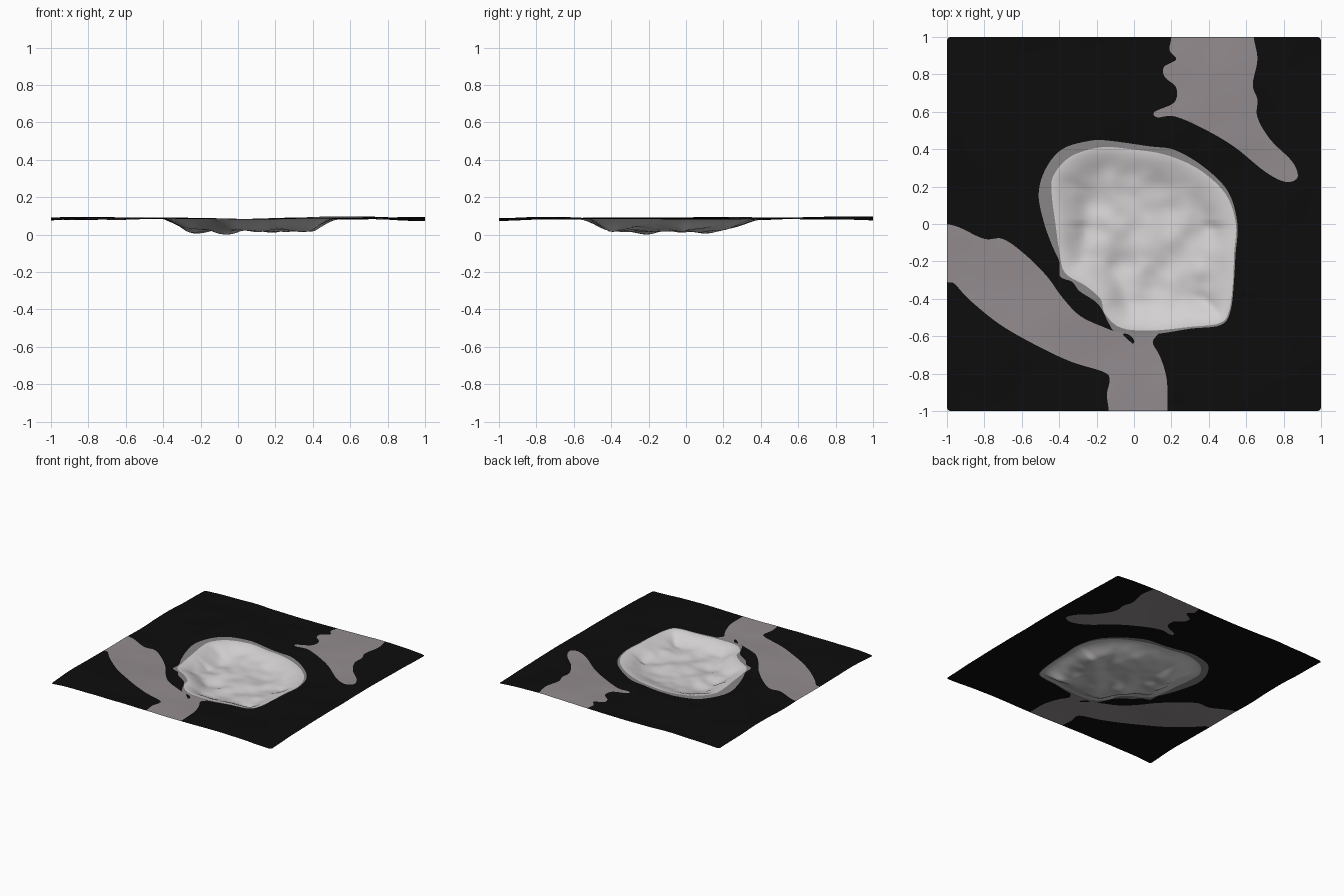
import bpy, math
from mathutils import Vector, noise
from mathutils.geometry import delaunay_2d_cdt, intersect_point_line

if "Cube" in bpy.data.objects:
    bpy.data.objects.remove(bpy.data.objects["Cube"])

# Outlines on the ground plan (x, y)
BASIN = [(-.44, .16), (-.43, .26), (-.34, .36), (-.18, .41), (-.02, .40), (.17, .37), (.35, .29),
         (.49, .16), (.545, 0), (.535, -.16), (.53, -.3), (.51, -.46), (.46, -.53), (.30, -.55),
         (.09, -.57), (-.07, -.555), (-.155, -.48), (-.18, -.40), (-.26, -.33), (-.37, -.26),
         (-.40, -.14), (-.42, 0)]
RIM = [(-.51, .16), (-.475, .29), (-.385, .40), (-.235, .445), (-.13, .445), (.085, .415),
       (.22, .395), (.38, .30), (.505, .17), (.553, 0), (.543, -.16), (.535, -.3), (.517, -.46),
       (.465, -.54), (.30, -.56), (.09, -.59), (-.09, -.575), (-.13, -.54), (-.19, -.43),
       (-.29, -.36), (-.33, -.31), (-.395, -.28), (-.40, -.2), (-.44, -.11), (-.485, .02)]
PATH_SW = [(-1.1, .02), (-1, 0), (-.93, -.02), (-.8, -.08), (-.7, -.08), (-.58, -.165),
           (-.465, -.28), (-.385, -.39), (-.29, -.49), (-.165, -.55), (-.085, -.575), (.04, -.57),
           (.14, -.57), (.10, -.63), (.14, -.71), (.175, -.83), (.18, -1), (.18, -1.1),
           (-.135, -1.1), (-.135, -1), (-.145, -.91), (-.13, -.83), (-.165, -.79), (-.34, -.735),
           (-.53, -.645), (-.72, -.535), (-.88, -.405), (-.96, -.32), (-1, -.31), (-1.1, -.27)]
PATH_NE = [(.2, 1.1), (.2, 1), (.19, .93), (.225, .88), (.16, .84), (.165, .785), (.225, .73),
           (.215, .65), (.11, .60), (.125, .57), (.22, .575), (.38, .505), (.54, .41), (.70, .28),
           (.81, .225), (.875, .25), (.845, .335), (.73, .45), (.66, .57), (.66, .665),
           (.635, .745), (.66, .88), (.64, 1), (.64, 1.1)]
SPOT = [(-.06, -.59), (-.03, -.59), (0, -.62), (-.005, -.64), (-.03, -.62)]


def spline(pts, n=5):
    """Closed smooth curve through the points, counter-clockwise."""
    p = [Vector(q) for q in pts]
    out = []
    for i in range(len(p)):
        a, b, c, d = (p[(i + k) % len(p)] for k in (-1, 0, 1, 2))
        for j in range(n):
            t = j / n
            out.append(.5 * (2 * b + (c - a) * t + (2 * a - 5 * b + 4 * c - d) * t * t
                             + (3 * b - a - 3 * c + d) * t ** 3))
    area = sum(u.cross(v) for u, v in zip(out, out[1:] + out[:1]))
    return out if area > 0 else out[::-1]


def border(n=40, r=.02):
    """Square tile edge with slightly rounded corners."""
    out = []
    for k in range(4):
        a0 = k * math.pi / 2
        cx, cy = [(1, 1), (-1, 1), (-1, -1), (1, -1)][k]
        c = Vector((cx, cy)) * (1 - r)
        out += [c + r * Vector((math.cos(a0 + j * math.pi / 8), math.sin(a0 + j * math.pi / 8)))
                for j in range(5)]
        nx = Vector([(-1, 1), (-1, -1), (1, -1), (1, 1)][k]) * (1 - r)
        off = r * Vector((math.cos(a0 + math.pi / 2), math.sin(a0 + math.pi / 2)))
        out += [c.lerp(nx, j / n) + off for j in range(1, n)]
    return out


def depth_inside(p, poly):
    """Distance to the outline if inside, otherwise 0."""
    inside, best = False, 9
    for a, b in zip(poly, poly[1:] + poly[:1]):
        if (a.y > p.y) != (b.y > p.y) and p.x < a.x + (p.y - a.y) * (b.x - a.x) / (b.y - a.y):
            inside = not inside
        q, t = intersect_point_line(p, a, b)
        q = a.lerp(b, min(max(t, 0), 1))
        best = min(best, (q.xy - p).length)
    return best if inside else 0


def smooth(t):
    t = min(max(t, 0), 1)
    return t * t * (3 - 2 * t)


def bump(p, x, y, r):
    return math.exp(-((p.x - x) ** 2 + (p.y - y) ** 2) / (r * r))


basin = spline(BASIN)


def height(p):
    # gently rolling ground, lower round the basin and at the corners
    z = .098 + .012 * noise.noise((p.x * 2.1 + 3, p.y * 2.1, .3))
    z += .004 * noise.noise((p.x * 5, p.y * 5, 2.7))
    z += .007 * bump(p, -.6, -.65, .3) + .006 * bump(p, .6, .7, .35)
    z -= .010 * bump(p, 0, 0, .55) + .012 * (abs(p.x) * abs(p.y)) ** 4
    z = min(max(z, .082), .114)
    if abs(p.x) > .6 or abs(p.y) > .6:
        return z
    d = depth_inside(p, basin)
    if d > 0:
        # lumpy hollow
        s = smooth(d / (.17 if p.y < 0 else .21))
        floor = .034 + .026 * noise.noise((p.x * 6, p.y * 6, 5.1)) + .008 * noise.noise((p.x * 12, p.y * 12, 1))
        floor -= .024 * bump(p, -.05, -.22, .08) + .01 * bump(p, -.22, .12, .1)
        z += (max(floor, .002) - z) * s
    return z


# Cut all outlines into one fine flat grid
loops = [border(), spline(PATH_SW), spline(PATH_NE), spline(RIM), basin, spline(SPOT)]
points, faces = [], []
for lp in loops:
    faces.append(list(range(len(points), len(points) + len(lp))))
    points += lp
N = 90
points += [Vector((-1 + 2 * (i + .5) / N, -1 + 2 * (j + .5) / N)) for i in range(N) for j in range(N)]
verts, _, tris, _, _, owner = delaunay_2d_cdt(points, [], faces, 0, 1e-5)

keep, slots = [], []
for t, o in zip(tris, owner):
    if 0 in o:
        keep.append(list(t))
        slots.append(3 if 4 in o else 2 if 3 in o else 0 if 5 in o else 1 if (1 in o or 2 in o) else 0)
used = sorted({i for t in keep for i in t})
index = {v: k for k, v in enumerate(used)}
co = [(verts[i].x, verts[i].y, height(verts[i])) for i in used]
low = min(c[2] for c in co)
mesh = bpy.data.meshes.new("terrain")
mesh.from_pydata([(x, y, z - low) for x, y, z in co], [], [[index[i] for i in t] for t in keep])

# Flat colours
for name, col in [("black ground", (.004, .004, .004)), ("mauve path", (.29, .26, .275)),
                  ("grey rim", (.25, .24, .24)), ("pale basin", (.66, .64, .645))]:
    m = bpy.data.materials.new(name)
    m.diffuse_color = (*col, 1)
    m.use_nodes = True
    m.node_tree.nodes["Principled BSDF"].inputs["Base Color"].default_value = m.diffuse_color
    mesh.materials.append(m)
mesh.polygons.foreach_set("material_index", slots)
mesh.polygons.foreach_set("use_smooth", [True] * len(keep))
mesh.update()
terrain = bpy.data.objects.new("terrain", mesh)
bpy.context.collection.objects.link(terrain)
